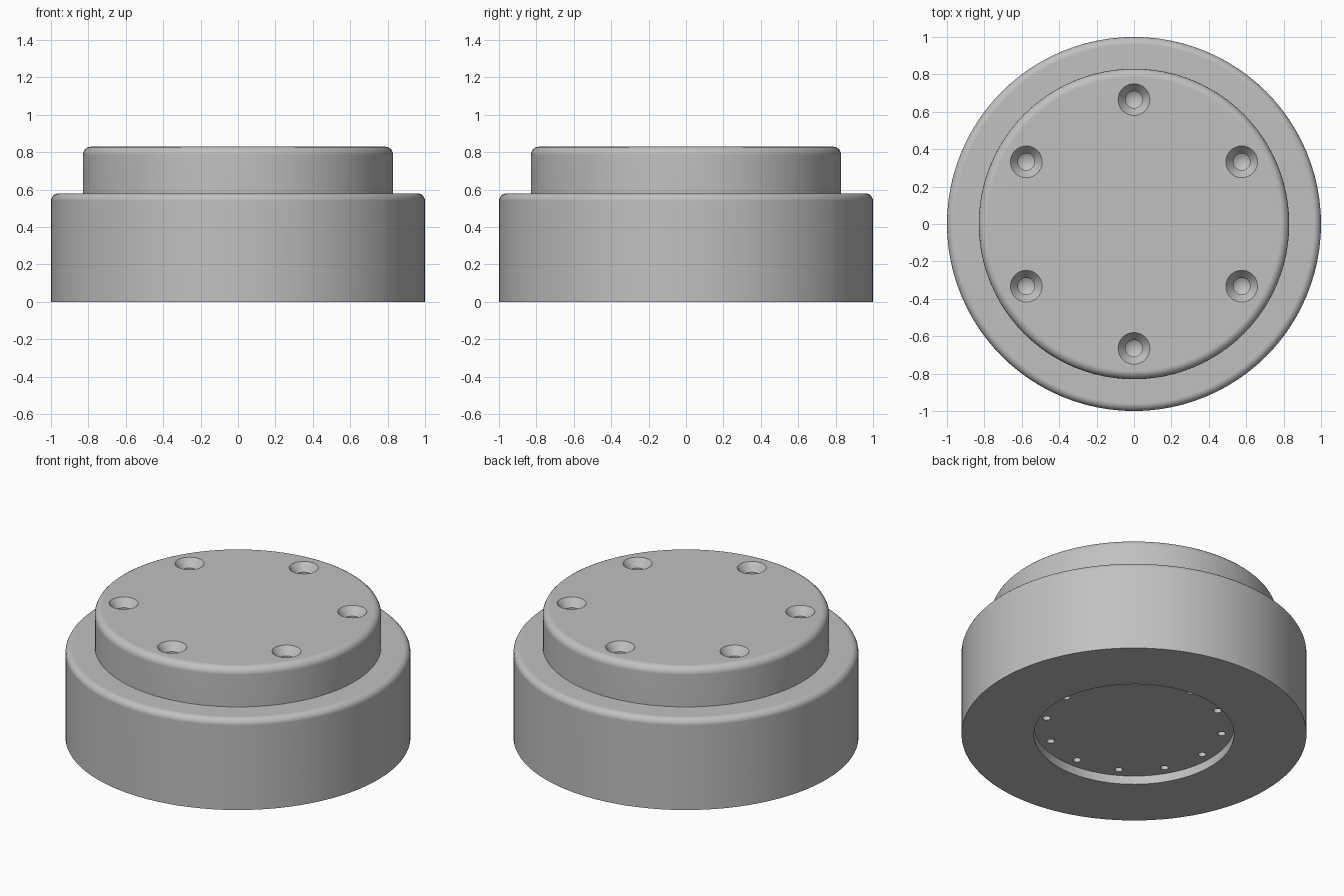
import bpy
import bmesh
import math
from mathutils import Vector, Matrix

cube = bpy.data.objects.get("Cube")
if cube:
    bpy.data.objects.remove(cube)

grey = bpy.data.materials.new("plain grey")
grey.use_nodes = True
GREY = (0.53, 0.53, 0.53, 1)
grey.diffuse_color = GREY
grey.node_tree.nodes["Principled BSDF"].inputs["Base Color"].default_value = GREY


def rounded_corner(radius, top, bevel, steps=5):
    """Profile points of a rounded outer top edge, from the side to the top."""
    arc = [math.pi / 2 * i / steps for i in range(steps + 1)]
    return [(radius - bevel + bevel * math.cos(a), top - bevel + bevel * math.sin(a)) for a in arc]


def lathe(name, profile, segments, places=((0, 0, 0),)):
    """Turn an (r, z) profile about z, close its ends, and repeat it at each place."""
    bm = bmesh.new()
    verts = [bm.verts.new((r, 0, z)) for r, z in profile]
    edges = [bm.edges.new(pair) for pair in zip(verts, verts[1:])]
    bmesh.ops.spin(bm, geom=verts + edges, cent=(0, 0, 0), axis=(0, 0, 1),
                   angle=math.tau, steps=segments, use_merge=False)
    bmesh.ops.remove_doubles(bm, verts=bm.verts, dist=0.0001)
    bmesh.ops.holes_fill(bm, edges=[e for e in bm.edges if e.is_boundary], sides=0)
    bmesh.ops.recalc_face_normals(bm, faces=bm.faces)
    source = bm.verts[:] + bm.edges[:] + bm.faces[:]
    for place in places[1:]:
        copy = bmesh.ops.duplicate(bm, geom=source)["geom"]
        bmesh.ops.translate(bm, vec=place, verts=[g for g in copy if isinstance(g, bmesh.types.BMVert)])
    bmesh.ops.translate(bm, vec=places[0], verts=[g for g in source if isinstance(g, bmesh.types.BMVert)])
    mesh = bpy.data.meshes.new(name)
    bm.to_mesh(mesh)
    bm.free()
    mesh.materials.append(grey)
    obj = bpy.data.objects.new(name, mesh)
    bpy.context.collection.objects.link(obj)
    return obj


def ring(count, radius, z, start):
    """Points spaced evenly round the axis."""
    return [Matrix.Rotation(start + math.tau * i / count, 3, "Z") @ Vector((radius, 0, z))
            for i in range(count)]


# Stepped body with a shallow round recess underneath
profile = [(0.58, 0.055), (0.58, 0), (1, 0)]
profile += rounded_corner(1, 0.58, 0.04)
profile += [(0.83, 0.58)]
profile += rounded_corner(0.83, 0.83, 0.045)
body = lathe("stepped_body", profile, 96)

# Six countersunk screw holes in the top
countersink = [(0, -0.13), (0.045, -0.1), (0.045, -0.05), (0.085, 0), (0.085, 0.05)]
screw_cutter = lathe("screw_hole_cutter", countersink, 32, ring(6, 0.665, 0.83, math.pi / 6))

# Twelve small blind holes in the recess
pin = [(0.023, -0.03), (0.023, 0.06)]
pin_cutter = lathe("pin_hole_cutter", pin, 16, ring(12, 0.515, 0.055, 0))

# Cut the holes and drop the cutters
bpy.context.view_layer.objects.active = body
body.select_set(True)
for cutter in (screw_cutter, pin_cutter):
    cutter.hide_render = True
    cut = body.modifiers.new(cutter.name, "BOOLEAN")
    cut.object = cutter
    cut.operation = "DIFFERENCE"
    cut.solver = "EXACT"
    bpy.ops.object.modifier_apply(modifier=cut.name)
    bpy.data.objects.remove(cutter)

# Smooth curves with crisp edges
bpy.ops.object.shade_smooth_by_angle(angle=math.radians(30))
weighted = body.modifiers.new("even shading", "WEIGHTED_NORMAL")
weighted.keep_sharp = True
